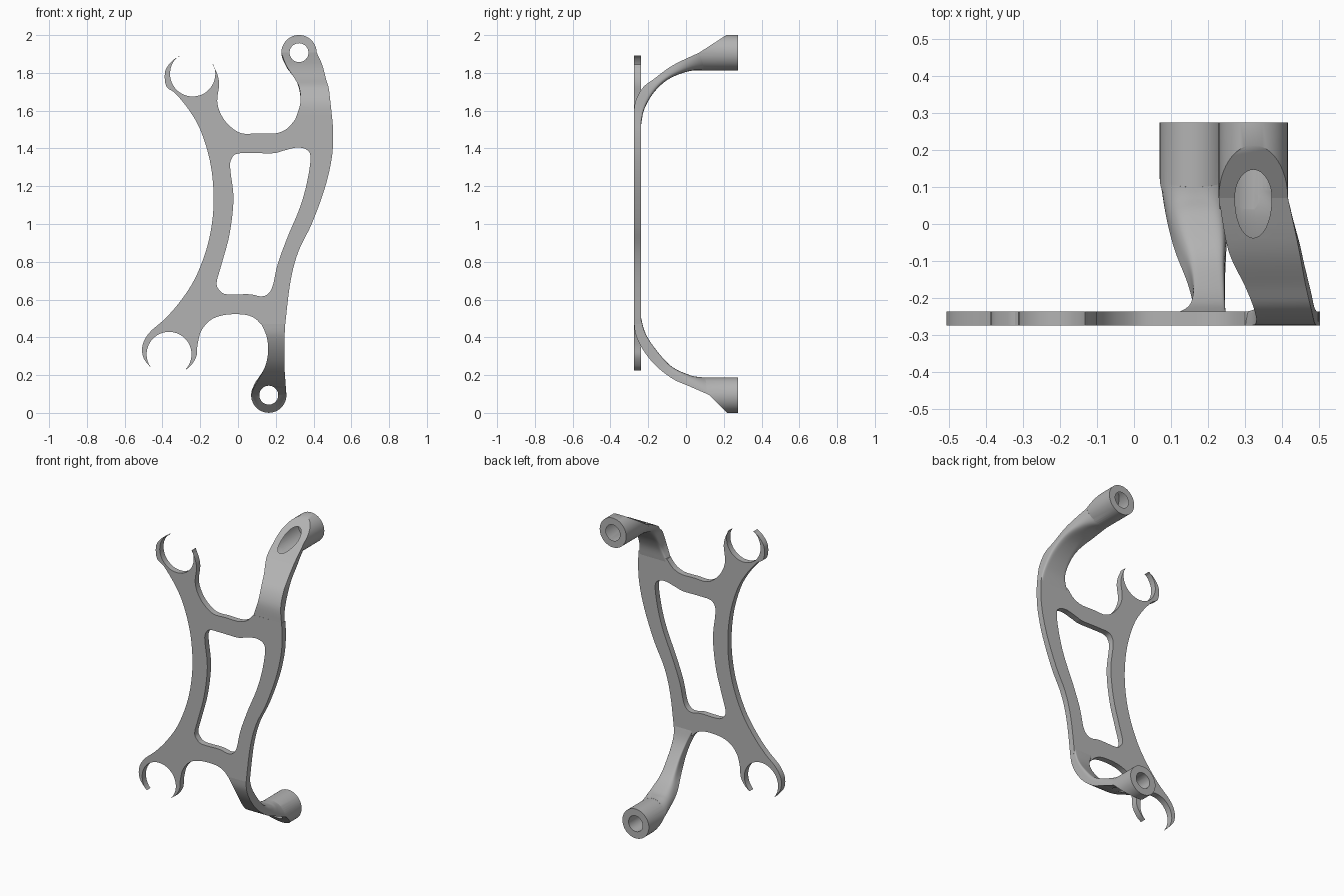
import bpy, bmesh, math
from mathutils import Vector, Matrix

cube = bpy.data.objects.get("Cube")
if cube:
    bpy.data.objects.remove(cube, do_unlink=True)

FRONT, BACK = -0.275, 0.275
PLATE_BACK = -0.237

grey = bpy.data.materials.new("satin grey")
grey.use_nodes = True
grey.diffuse_color = (0.45, 0.45, 0.45, 1)
grey.node_tree.nodes["Principled BSDF"].inputs["Base Color"].default_value = grey.diffuse_color


def smooth(points, steps=5):
    """Catmull-Rom curve through points of any dimension."""
    pts = [Vector(p) for p in points]
    result = []
    for i in range(len(pts) - 1):
        a, b, c, d = pts[max(i - 1, 0)], pts[i], pts[i + 1], pts[min(i + 2, len(pts) - 1)]
        for k in range(steps):
            t = k / steps
            result.append(b + (c - a) * (t / 2) + (a * 2 - b * 5 + c * 4 - d) * (t * t / 2)
                          + (b * 3 - a - c * 3 + d) * (t ** 3 / 2))
    return result + [pts[-1]]


def arc(cx, cz, radius, start, end, steps=32):
    angles = [math.radians(start + (end - start) * i / steps) for i in range(steps + 1)]
    return [Vector((cx + radius * math.cos(a), cz + radius * math.sin(a))) for a in angles]


def activate(obj):
    bpy.ops.object.select_all(action='DESELECT')
    obj.select_set(True)
    bpy.context.view_layer.objects.active = obj


def mesh_object(name, bm):
    bmesh.ops.recalc_face_normals(bm, faces=bm.faces)
    mesh = bpy.data.meshes.new(name)
    bm.to_mesh(mesh)
    bm.free()
    mesh.materials.append(grey)
    obj = bpy.data.objects.new(name, mesh)
    bpy.context.collection.objects.link(obj)
    return obj


def combine(target, tool, operation):
    """Apply a boolean and discard the tool object."""
    mod = target.modifiers.new(operation.lower(), 'BOOLEAN')
    mod.operation, mod.solver, mod.object = operation, 'EXACT', tool
    activate(target)
    bpy.ops.object.modifier_apply(modifier=mod.name)
    bpy.data.objects.remove(tool, do_unlink=True)


def cylinder(name, cx, cz, radius, y0, y1, slope=None):
    """Cylinder along y; slope = (y, z, normal) plane that trims its front."""
    bm = bmesh.new()
    place = Matrix.Translation((cx, (y0 + y1) / 2, cz)) @ Matrix.Rotation(math.pi / 2, 4, 'X')
    bmesh.ops.create_cone(bm, cap_ends=True, segments=48, radius1=radius, radius2=radius,
                          depth=y1 - y0, matrix=place)
    if slope:
        y, z, normal = slope
        cut = bmesh.ops.bisect_plane(bm, geom=bm.verts[:] + bm.edges[:] + bm.faces[:],
                                     plane_co=(0, y, z), plane_no=normal, clear_outer=True)
        edges = [e for e in cut["geom_cut"] if isinstance(e, bmesh.types.BMEdge)]
        bmesh.ops.holes_fill(bm, edges=edges)
    return mesh_object(name, bm)


def bent_arm(name, rows, segments=24):
    """Loft from a flat strip into a half-round section.
    Each row: outer y, z, inner y, z, left x, right x."""
    bm = bmesh.new()
    stations = smooth(rows)
    rings = []
    for i, (oy, oz, iy, iz, xl, xr) in enumerate(stations):
        t = i / (len(stations) - 1)
        power = 2 / (2 + 16 * (1 - t) ** 2)
        ring = []
        for k in range(segments + 1):
            a = math.pi * k / segments
            u, depth = math.cos(a), max(math.sin(a), 0) ** power
            x = (xl + xr) / 2 + (xr - xl) / 2 * math.copysign(abs(u) ** power, u)
            ring.append(bm.verts.new((x, oy + (iy - oy) * depth, oz + (iz - oz) * depth)))
        rings.append(ring)
    for r, s in zip(rings, rings[1:]):
        for k in range(len(r)):
            j = (k + 1) % len(r)
            bm.faces.new((r[k], r[j], s[j], s[k]))
    bm.faces.new(rings[0])
    bm.faces.new(rings[-1])
    return mesh_object(name, bm)


# Flat frame with two open clips
outline = smooth([(.30, 1.55), (.26, 1.505), (.2, 1.48), (.11, 1.48), (.02, 1.48), (-.045, 1.52),
                  (-.09, 1.58), (-.11, 1.65), (-.1, 1.74), (-.112, 1.8), (-.135, 1.845)])
outline += arc(-.24, 1.795, .12, 25, -233)
outline += smooth([(-.31, 1.888), (-.347, 1.865), (-.385, 1.81), (-.38, 1.73), (-.33, 1.69),
                   (-.257, 1.6), (-.198, 1.495), (-.15, 1.34), (-.13, 1.18), (-.135, 1.025),
                   (-.167, .866), (-.23, .707), (-.31, .585), (-.39, .495), (-.468, .426),
                   (-.505, .36), (-.5, .29), (-.452, .23)])
outline += arc(-.365, .31, .119, 222, -46)
outline += smooth([(-.283, .225), (-.25, .25), (-.22, .3), (-.214, .363), (-.193, .437),
                   (-.14, .495), (-.06, .52), (.035, .52), (.09, .5), (.12, .47)])
outline += smooth([(.25, .47), (.278, .697), (.32, .855), (.39, 1.0), (.458, 1.184),
                   (.495, 1.34), (.504, 1.46), (.5, 1.55)])

# Window through the frame
window = smooth([(.013, 1.375), (.1, 1.375), (.19, 1.375), (.24, 1.388), (.315, 1.405), (.368, 1.39),
                 (.384, 1.343), (.363, 1.21), (.325, 1.08), (.262, .93), (.21, .787),
                 (.183, .67), (.156, .628), (.12, .617), (.06, .628), (-.06, .628),
                 (-.098, .65), (-.113, .69), (-.087, .787), (-.045, .945), (-.024, 1.13),
                 (-.04, 1.28), (-.04, 1.33), (-.02, 1.365), (.013, 1.375)])[:-1]

curve = bpy.data.curves.new("clip_frame", 'CURVE')
curve.dimensions, curve.fill_mode = '2D', 'BOTH'
curve.extrude = (PLATE_BACK - FRONT) / 2
for loop in (outline, window):
    spline = curve.splines.new('POLY')
    spline.points.add(len(loop) - 1)
    for point, co in zip(spline.points, loop):
        point.co = (co.x, co.y, 0, 1)
    spline.use_cyclic_u = True
curve.materials.append(grey)
frame = bpy.data.objects.new("clip_frame", curve)
bpy.context.collection.objects.link(frame)
frame.rotation_euler.x = math.pi / 2
frame.location.y = (FRONT + PLATE_BACK) / 2
activate(frame)
bpy.ops.object.convert(target='MESH')

# Bent arms ending in round bosses with through holes
upper = bent_arm("upper_arm", [
    (FRONT, 1.545, PLATE_BACK, 1.53, .3, .5), (-.27, 1.64, -.22, 1.61, .33, .49),
    (-.23, 1.72, -.167, 1.7, .325, .48), (-.167, 1.77, -.087, 1.77, .3, .465),
    (-.07, 1.84, .02, 1.81, .255, .447), (.07, 1.907, .1, 1.814, .23, .417)])
lower = bent_arm("lower_arm", [
    (FRONT, .475, PLATE_BACK, .5, .12, .25), (-.265, .41, -.214, .42, .15, .247),
    (-.225, .33, -.16, .336, .16, .246), (-.16, .25, -.077, .246, .145, .246),
    (-.07, .18, .02, .2, .11, .25), (.02, .14, .07, .19, .087, .253),
    (.125, .094, .1, .188, .07, .256)])
for arm, x, z, start, slope in (
        (upper, .323, 1.907, .04, (.07, 1.907, (0, -.65, 1))),
        (lower, .163, .094, .06, (.125, .094, (0, -1, -1)))):
    combine(arm, cylinder("boss", x, z, .0935, start, BACK, slope), 'UNION')
    combine(arm, cylinder("bore", x, z, .05, -.2, BACK + .1), 'DIFFERENCE')

for obj in (frame, upper, lower):
    activate(obj)
    bpy.ops.object.shade_smooth_by_angle(angle=math.radians(35))
